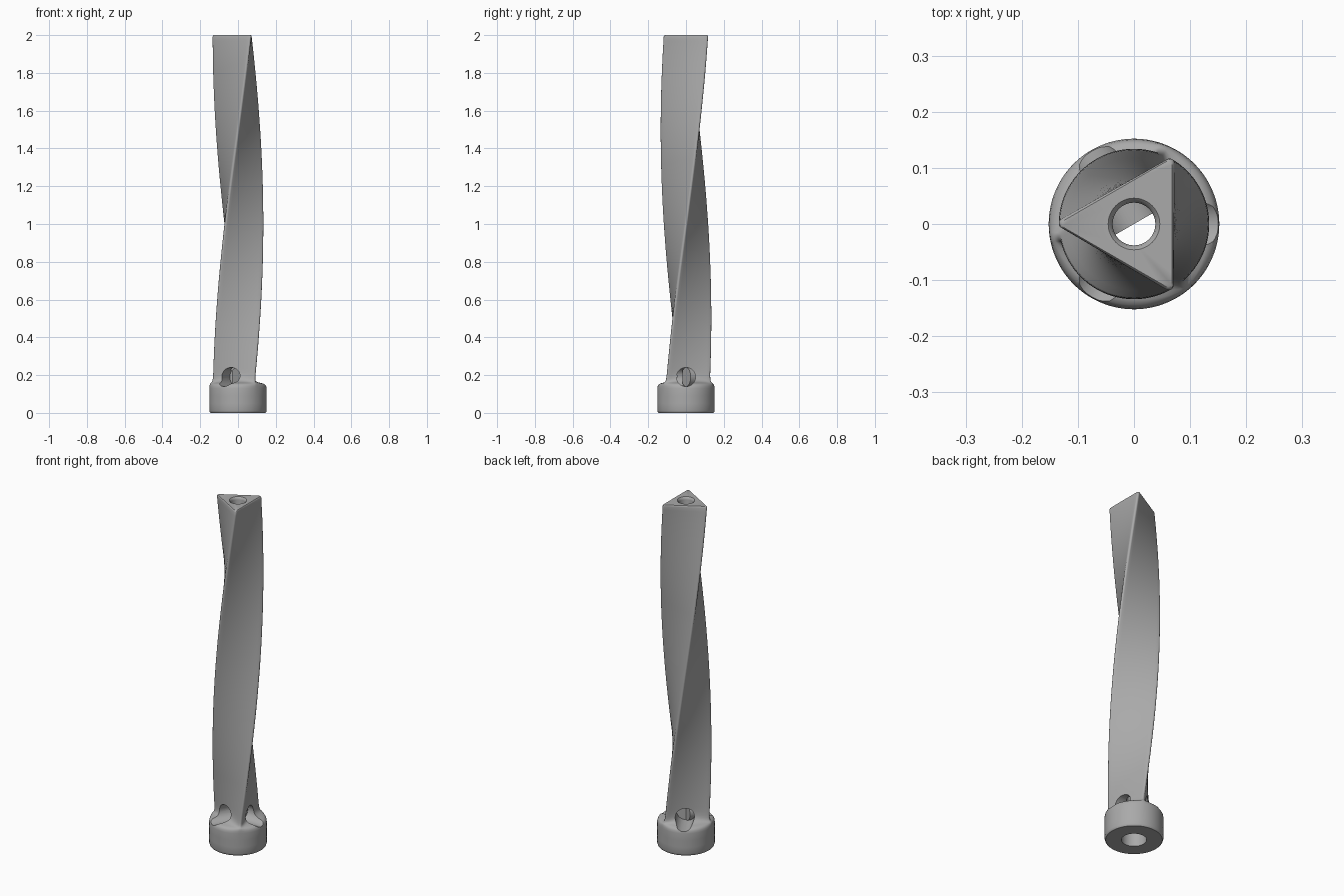
import bpy, bmesh, math
from mathutils import Matrix

cube = bpy.data.objects.get("Cube")
if cube:
    bpy.data.objects.remove(cube, do_unlink=True)

HEIGHT = 2.0
TWIST = math.radians(120)
APOTHEM, CORNER = 0.0715, 0.009
COLLAR_R = 0.152

grey = bpy.data.materials.new("plain grey")
grey.use_nodes = True
grey.diffuse_color = (0.4, 0.4, 0.4, 1)
grey.node_tree.nodes["Principled BSDF"].inputs["Base Color"].default_value = (0.4, 0.4, 0.4, 1)


def make_object(name, bm):
    bmesh.ops.recalc_face_normals(bm, faces=bm.faces)
    mesh = bpy.data.meshes.new(name)
    bm.to_mesh(mesh)
    bm.free()
    mesh.materials.append(grey)
    obj = bpy.data.objects.new(name, mesh)
    bpy.context.collection.objects.link(obj)
    return obj


def loft(name, rings):
    """Skin a stack of equal-sized rings and cap both ends."""
    bm = bmesh.new()
    loops = [[bm.verts.new(p) for p in ring] for ring in rings]
    n = len(loops[0])
    for low, high in zip(loops, loops[1:]):
        for i in range(n):
            j = (i + 1) % n
            bm.faces.new((low[i], low[j], high[j], high[i]))
    bm.faces.new(loops[0][::-1])
    bm.faces.new(loops[-1])
    return make_object(name, bm)


def circle(radius, z, n=64):
    return [(radius * math.cos(math.tau * i / n), radius * math.sin(math.tau * i / n), z)
            for i in range(n)]


# Angles around one corner: dense over the rounded tip, even along the side
centre = 2 * (APOTHEM - CORNER)
tip = math.atan2(CORNER * math.sin(math.pi / 3), centre + CORNER / 2)
side = math.tau / 3 - 2 * tip
angles = [-tip + 2 * tip * i / 8 for i in range(8)] + [tip + side * i / 28 for i in range(28)]


def triangle_radius(phi):
    if phi > math.pi / 3:
        phi -= math.tau / 3
    phi = abs(phi)
    if phi < tip:
        return centre * math.cos(phi) + math.sqrt(max(0, CORNER ** 2 - (centre * math.sin(phi)) ** 2))
    return APOTHEM / math.cos(math.pi / 3 - phi)


def section(z, blend, collar=COLLAR_R, inset=0.0):
    """Ring between a circle (blend 0) and the twisted triangle (blend 1)."""
    turn = math.pi + TWIST * z / HEIGHT
    ring = []
    for corner in range(3):
        for phi in angles:
            r = collar + (triangle_radius(phi) * (1 - inset) - collar) * blend
            a = turn + corner * math.tau / 3 + phi
            ring.append((r * math.cos(a), r * math.sin(a), z))
    return ring


# Body: round collar flowing into the twisted triangular stem
rings = [section(0, 0, 0.146), section(0.003, 0, 0.149), section(0.012, 0)]
rings += [section(z, 0) for z in (0.05, 0.09, 0.13)]
rings += [section(z, t) for z, t in ((0.142, 0.03), (0.151, 0.1), (0.156, 0.22), (0.159, 0.4),
                                     (0.163, 0.6), (0.17, 0.78), (0.18, 0.9), (0.195, 0.97))]
rings += [section(0.215 + 1.777 * i / 80, 1) for i in range(81)]
rings += [section(1.997, 1, inset=0.015), section(HEIGHT, 1, inset=0.05)]
body = loft("twisted_stem", rings)

# Cutters: stepped centre bore and three side ports
bore = loft("bore_cutter", [circle(r, z) for r, z in (
    (0.065, -0.05), (0.065, 0.125), (0.038, 0.14), (0.038, 1.985),
    (0.040, 1.994), (0.046, HEIGHT), (0.046, 2.05))])
cutters = [bore]
for k in range(3):
    port = loft("port_cutter", [circle(0.05, z, 48) for z in (0.0, 0.25)])
    port.data.transform(Matrix.Translation((0, 0, 0.19))
                        @ Matrix.Rotation(k * math.tau / 3, 4, 'Z')
                        @ Matrix.Rotation(math.pi / 2, 4, 'Y'))
    cutters.append(port)

bpy.ops.object.select_all(action='DESELECT')
bpy.context.view_layer.objects.active = body
body.select_set(True)
for cutter in cutters:
    cutter.hide_render = True
    mod = body.modifiers.new("cut", 'BOOLEAN')
    mod.operation = 'DIFFERENCE'
    mod.solver = 'EXACT'
    mod.object = cutter
    bpy.ops.object.modifier_apply(modifier=mod.name)
for cutter in cutters:
    bpy.data.objects.remove(cutter, do_unlink=True)

bpy.ops.object.shade_smooth_by_angle(angle=math.radians(35))
